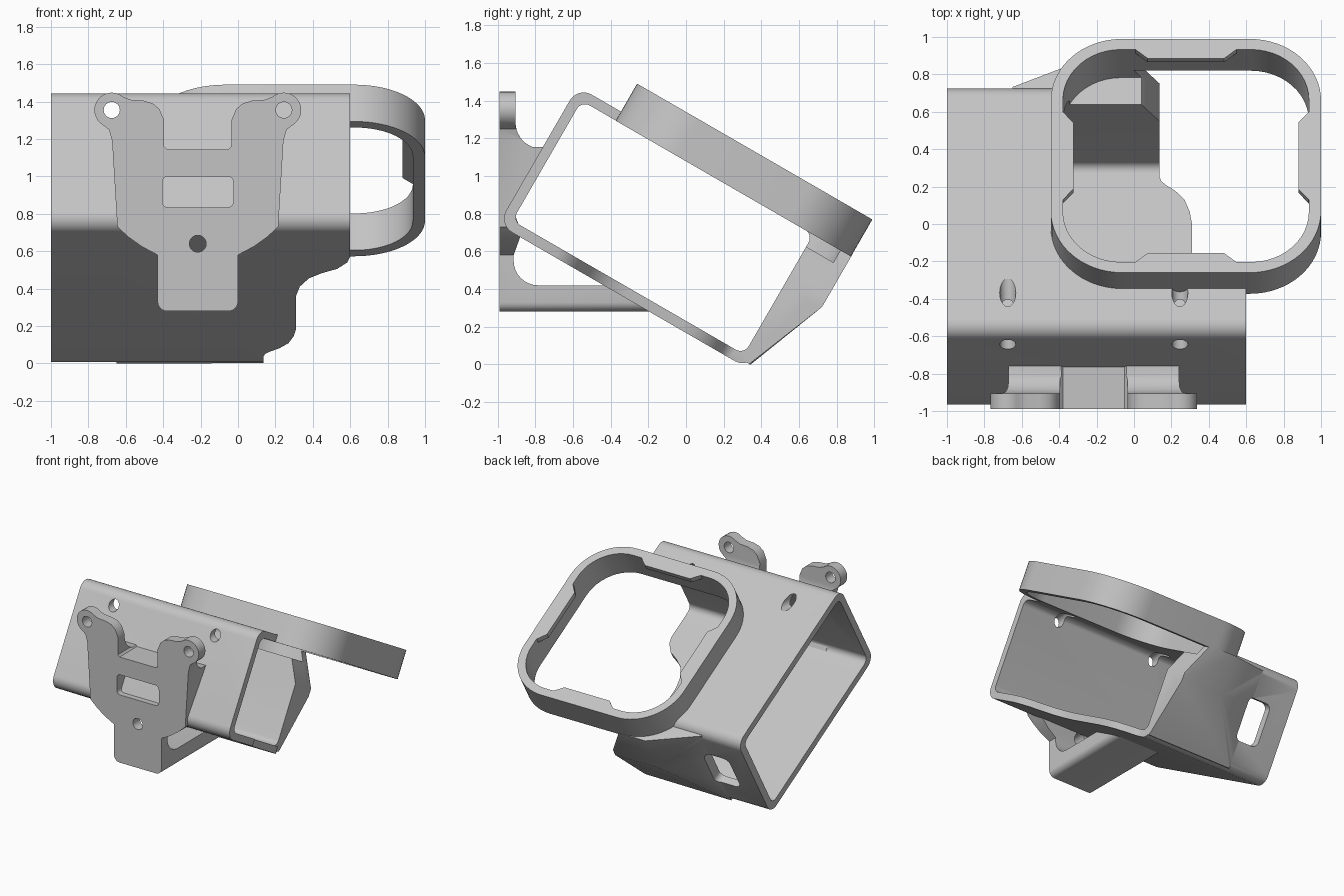
import bpy, bmesh, math
from mathutils import Matrix, Vector

if "Cube" in bpy.data.objects:
    bpy.data.objects.remove(bpy.data.objects["Cube"], do_unlink=True)

grey = bpy.data.materials.new("light_grey_plastic")
grey.use_nodes = True
colour = (0.55, 0.55, 0.55, 1)
grey.diffuse_color = colour
grey.node_tree.nodes["Principled BSDF"].inputs["Base Color"].default_value = colour

TILT = Matrix.Rotation(math.radians(-30), 4, 'X')
FLAT = Matrix.Identity(4)


def arc(cx, cy, r, start, end, n=8):
    steps = [math.radians(start + (end - start) * i / n) for i in range(n + 1)]
    return [(cx + r * math.cos(a), cy + r * math.sin(a)) for a in steps]


def rounded(x0, x1, y0, y1, r, n=8):
    return (arc(x1 - r, y1 - r, r, 0, 90, n) + arc(x0 + r, y1 - r, r, 90, 180, n)
            + arc(x0 + r, y0 + r, r, 180, 270, n) + arc(x1 - r, y0 + r, r, 270, 360, n))


def circle(cx, cy, r):
    return arc(cx, cy, r, 0, 360, 32)[:-1]


def finish(name, bm, frame):
    bmesh.ops.recalc_face_normals(bm, faces=bm.faces)
    bm.transform(frame)
    mesh = bpy.data.meshes.new(name)
    bm.to_mesh(mesh)
    bm.free()
    mesh.materials.append(grey)
    ob = bpy.data.objects.new(name, mesh)
    bpy.context.collection.objects.link(ob)
    return ob


def prism(name, points, axis, lo, hi, frame=FLAT):
    """Extrude a closed profile along an axis from lo to hi."""
    place = {'x': lambda a, b, t: (t, a, b),
             'y': lambda a, b, t: (a, t, b),
             'z': lambda a, b, t: (a, b, t)}[axis]
    bm = bmesh.new()
    face = bm.faces.new([bm.verts.new(place(a, b, lo)) for a, b in points])
    out = bmesh.ops.extrude_face_region(bm, geom=[face])
    move = Vector(place(0, 0, hi - lo))
    bmesh.ops.translate(bm, vec=move, verts=[v for v in out["geom"] if isinstance(v, bmesh.types.BMVert)])
    return finish(name, bm, frame)


def hull(name, points, frame):
    bm = bmesh.new()
    for p in points:
        bm.verts.new(p)
    bmesh.ops.convex_hull(bm, input=bm.verts)
    return finish(name, bm, frame)


def combine(ob, tool, operation='DIFFERENCE'):
    bpy.context.view_layer.objects.active = ob
    mod = ob.modifiers.new("combine", 'BOOLEAN')
    mod.operation, mod.solver, mod.object = operation, 'EXACT', tool
    bpy.ops.object.modifier_apply(modifier=mod.name)
    bpy.data.objects.remove(tool, do_unlink=True)


def smooth(ob):
    bpy.ops.object.select_all(action='DESELECT')
    ob.select_set(True)
    bpy.context.view_layer.objects.active = ob
    bpy.ops.object.shade_smooth_by_angle(angle=math.radians(30))


# Tilted sleeve with its rear support wedge
sleeve = prism("tilted_sleeve", rounded(-1.235, .30, .145, .99, .085), 'x', -1, .6, TILT)
wedge = hull("wedge", [(x, u, v) for x, u, v in (
    (-.65, .26, .17), (-.65, .297, .17), (-.65, .26, .95), (-.65, .297, .95),
    (-.25, .473, .625), (-.25, .473, .95), (.135, .473, .625), (.135, .473, .95),
    (.135, .26, .17), (.135, .29, .17), (.135, .26, .95))], TILT)
combine(sleeve, wedge, 'UNION')
combine(sleeve, prism("cavity", rounded(-1.18, .24, .2, .935, .05), 'x', -1.2, .8, TILT))

# Wavy cut of the open side
wave = [(.7, -.889), (.6, -.889), (.585, -.83), (.53, -.76), (.45, -.715), (.38, -.66),
        (.33, -.57), (.31, -.47), (.31, -.115), (.298, -.04), (.27, .035), (.22, .09),
        (.17, .125), (.145, .15), (.135, .18), (.135, .6), (.7, .6)]
combine(sleeve, prism("side_cut", wave, 'z', 0, 1.2, TILT))

# Chamfered wedge end, lens opening and rear window
chamfer = [(.136, .684), (0, .935), (0, 1.1), (.3, 1.1), (.3, .684)]
combine(sleeve, prism("chamfer_cut", chamfer, 'y', .1, .6, TILT))
opening = rounded(-.38, .935, -.905, .407, .31, 12)
combine(sleeve, prism("opening_cut", opening, 'z', .86, 1.3, TILT))
combine(sleeve, prism("window_cut", rounded(-.82, -.6, .39, .73, .05), 'y', .1, .6, TILT))

# Mounting plate: front outline crossed with side profile
MID = -.215
half = ([(.165, 1.145), (.18, 1.16), (.18, 1.3), (.205, 1.36), (.24, 1.39), (.29, 1.405), (.36, 1.41)]
        + arc(.46, 1.355, .093, 130, -50, 14)
        + [(.475, 1.25), (.458, 1.19), (.43, .73), (.37, .675), (.3, .625), (.215, .58)]
        + arc(.165, .33, .05, 0, -90, 6))
outline = [(MID + d, z) for d, z in half] + [(MID - d, z) for d, z in reversed(half)]
plate = prism("mounting_plate", outline, 'y', -.99, 0)
side = ([(-1.1, 1.5), (-.905, 1.5)] + arc(-.765, 1.285, .14, 180, 250)
        + [(-.727, 1.155), (-.92, .825), (-.872, .7), (-.915, .58)]
        + arc(-.785, .55, .13, 180, 270) + [(-.387, .42), (-.12, .265), (-1.1, .265)])
combine(plate, prism("side_profile", side, 'x', -1.2, .8), 'INTERSECT')
combine(plate, prism("slot_cut", rounded(MID - .19, MID + .19, .835, 1.0, .03), 'y', -1.1, -.6))
combine(plate, prism("centre_hole", circle(MID, .64, .045), 'y', -1.1, -.6))

# Screw holes run through plate and sleeve
for ob in (plate, sleeve):
    for s in (-1, 1):
        combine(ob, prism("screw_cut", circle(MID + s * .46, 1.355, .043), 'y', -1.1, 0))

# Lens ring with four inner tabs
ring = prism("lens_ring", rounded(-.445, 1.0, -.97, .472, .38, 16), 'z', .934, 1.161, TILT)
combine(ring, prism("ring_hole", opening, 'z', .8, 1.3, TILT))
tab = [(-.27, -.01), (-.27, 0), (-.205, .055), (.205, .055), (.27, 0), (.27, -.01)]
centre = Vector((.2775, -.249))
for i, part in enumerate(("front", "left", "rear", "right")):
    turn = Matrix.Rotation(math.radians(90 * i), 2)
    points = [tuple(centre + turn @ Vector((a, b - .6565))) for a, b in tab]
    smooth(prism(part + "_ring_tab", points, 'z', 1.12, 1.161, TILT))

for ob in (sleeve, plate, ring):
    smooth(ob)
